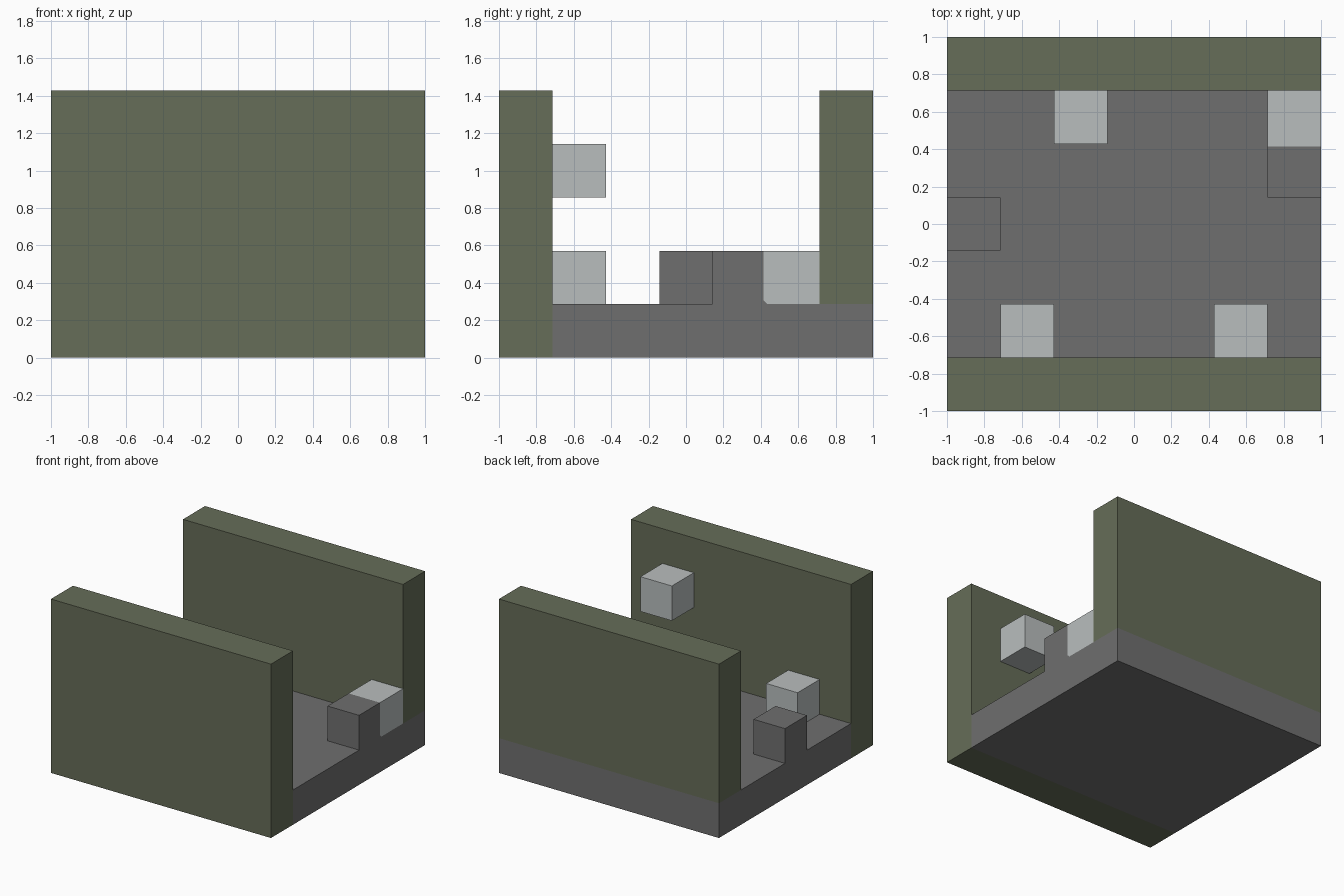
import bpy, bmesh
from mathutils import Vector

if "Cube" in bpy.data.objects:
    bpy.data.objects.remove(bpy.data.objects["Cube"], do_unlink=True)

U = 2 / 7  # grid cell: the model is seven cells wide


def material(name, srgb):
    linear = [((c / 255 + 0.055) / 1.055) ** 2.4 for c in srgb] + [1]
    mat = bpy.data.materials.new(name)
    mat.use_nodes = True
    mat.diffuse_color = linear
    mat.node_tree.nodes["Principled BSDF"].inputs["Base Color"].default_value = linear
    return mat


green = material("moss green", (102, 109, 88))
grey = material("stone grey", (111, 111, 111))
pale = material("pale grey", (185, 190, 190))


def box(name, corner, size, *mats):
    """Box from its low corner and size, both in grid cells."""
    bm = bmesh.new()
    bmesh.ops.create_cube(bm, size=1)
    for v in bm.verts:
        v.co = [(c + (p + 0.5) * s) * U for p, c, s in zip(v.co, corner, size)]
    mesh = bpy.data.meshes.new(name)
    bm.to_mesh(mesh)
    bm.free()
    obj = bpy.data.objects.new(name, mesh)
    bpy.context.collection.objects.link(obj)
    for mat in mats:
        mesh.materials.append(mat)
    return obj


# Floor and the two long walls
box("floor", (-3.5, -2.5, 0), (7, 6, 1), grey)
box("front_wall", (-3.5, -3.5, 0), (7, 1, 5), green)
box("back_wall", (-3.5, 2.5, 1), (7, 1, 4), green)

# Single blocks
box("left_edge_block", (-3.5, -0.5, 1), (1, 1, 1), grey)
box("back_block", (-1.5, 1.5, 1), (1, 1, 1), pale)
box("front_low_block", (-2.5, -2.5, 1), (1, 1, 1), pale)
box("front_raised_block", (1.5, -2.5, 3), (1, 1, 1), pale)

# Two-tone block: pale towards the back, with a clipped lower corner
step = box("two_tone_block", (2.5, 0.5, 1), (1, 2, 1), grey, pale)
split = Vector((0, 0.415, U))
clip = split + Vector((0, 0.02, 0))
bm = bmesh.new()
bm.from_mesh(step.data)
cuts = [(split, Vector((0, 1, 0))), (clip, Vector((0, 1, 1)))]
for point, normal in cuts:
    bmesh.ops.bisect_plane(bm, geom=bm.verts[:] + bm.edges[:] + bm.faces[:],
                           plane_co=point, plane_no=normal)
for f in bm.faces:
    middle = f.calc_center_median()
    f.material_index = int(all((middle - p).dot(n) > 0 for p, n in cuts))
bm.to_mesh(step.data)
bm.free()
